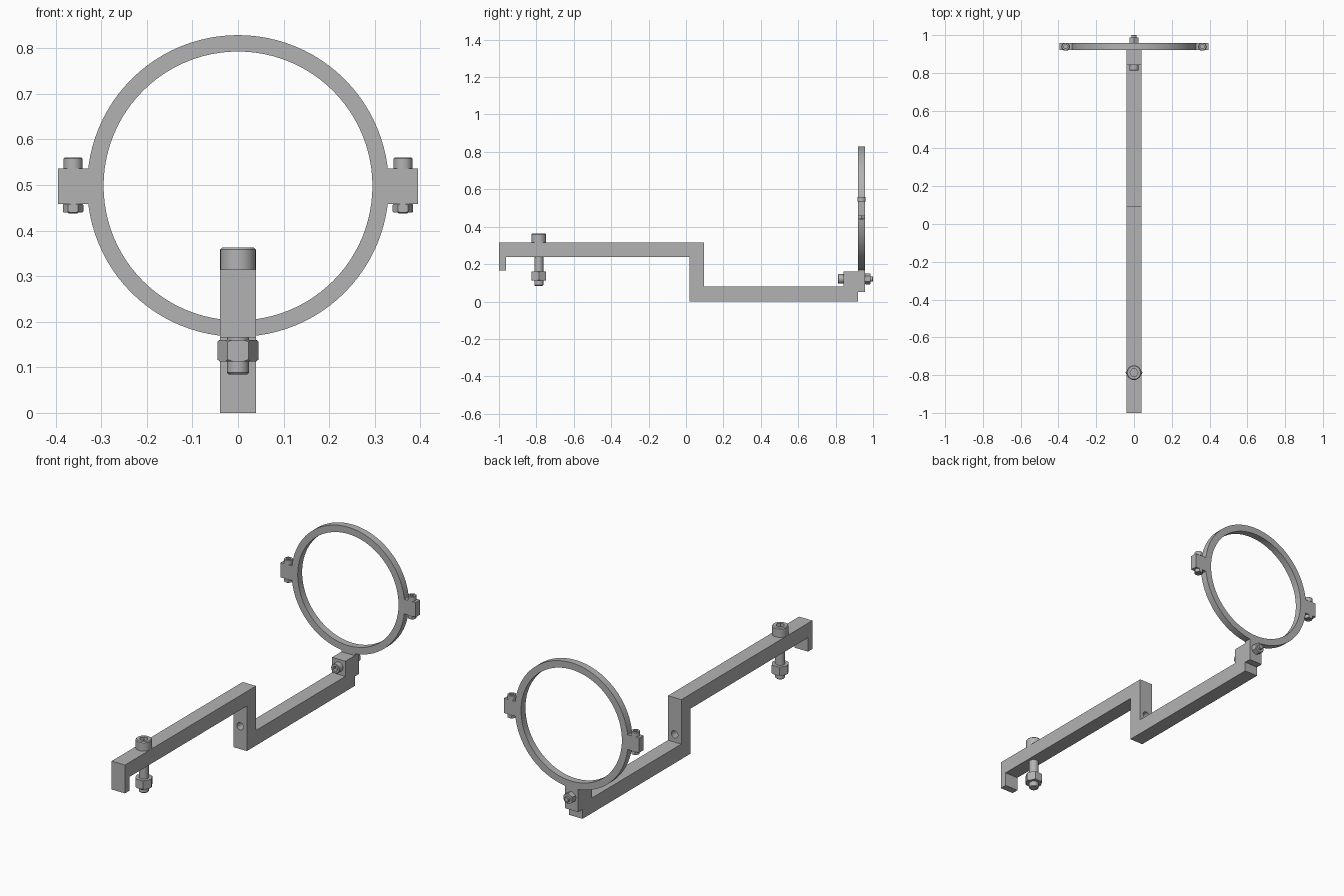
import bpy, bmesh, math
from mathutils import Matrix, Vector

if "Cube" in bpy.data.objects:
    bpy.data.objects.remove(bpy.data.objects["Cube"])

steel = bpy.data.materials.new("grey_steel")
steel.diffuse_color = (0.45, 0.45, 0.45, 1)
steel.use_nodes = True
steel.node_tree.nodes["Principled BSDF"].inputs["Base Color"].default_value = steel.diffuse_color


def finish(name, bm, matrix=Matrix()):
    bmesh.ops.transform(bm, matrix=matrix, verts=bm.verts)
    bmesh.ops.recalc_face_normals(bm, faces=bm.faces)
    mesh = bpy.data.meshes.new(name)
    bm.to_mesh(mesh)
    bm.free()
    mesh.materials.append(steel)
    ob = bpy.data.objects.new(name, mesh)
    bpy.context.collection.objects.link(ob)
    return ob


def activate(ob):
    bpy.ops.object.select_all(action='DESELECT')
    ob.select_set(True)
    bpy.context.view_layer.objects.active = ob


def combine(ob, tool, operation):
    """Apply a boolean and remove the tool."""
    mod = ob.modifiers.new("bool", 'BOOLEAN')
    mod.operation, mod.object, mod.solver = operation, tool, 'EXACT'
    activate(ob)
    bpy.ops.object.modifier_apply(modifier=mod.name)
    bpy.data.objects.remove(tool)


def smooth(ob):
    activate(ob)
    bpy.ops.object.shade_smooth_by_angle(angle=math.radians(25))


def lathe(name, profile, sides, matrix=Matrix()):
    """Closed solid of revolution about z from (radius, z) points."""
    bm = bmesh.new()
    rings = [[bm.verts.new((r * math.cos(a), r * math.sin(a), z))
              for a in (math.tau * i / sides for i in range(sides))]
             for r, z in profile]
    for lo, hi in zip(rings, rings[1:]):
        for i in range(sides):
            j = (i + 1) % sides
            bm.faces.new((lo[i], lo[j], hi[j], hi[i]))
    bm.faces.new(rings[0])
    bm.faces.new(rings[-1])
    return finish(name, bm, matrix)


def prism(name, r, z0, z1, sides, matrix=Matrix()):
    return lathe(name, [(r, z0), (r, z1)], sides, matrix)


def box(name, lo, hi):
    bm = bmesh.new()
    lo, hi = Vector(lo), Vector(hi)
    bmesh.ops.create_cube(bm, size=1)
    return finish(name, bm, Matrix.Translation((lo + hi) / 2) @ Matrix.Diagonal((*(hi - lo), 1)))


def fastener(name, m, head_r, head_h, shaft_r, length, nut_r, nut_top, nut_bottom):
    """Socket-head bolt with its seat at local z = 0, plus a hex nut."""
    c = shaft_r * 0.18
    bolt = lathe(name + "_bolt", [
        (shaft_r - c, -length), (shaft_r, -length + c), (shaft_r, 0),
        (head_r, 0), (head_r, head_h - c), (head_r - c, head_h)], 32, m)
    combine(bolt, prism("socket", head_r * 0.55, head_h * 0.4, head_h * 2, 6, m), 'DIFFERENCE')
    smooth(bolt)
    nut = prism(name + "_nut", nut_r, nut_bottom, nut_top, 6, m)
    k = nut_r * 0.1
    combine(nut, lathe("chamfer", [
        (nut_r * 0.9, nut_bottom), (nut_r * 1.01, nut_bottom + k),
        (nut_r * 1.01, nut_top - k), (nut_r * 0.9, nut_top)], 48, m), 'INTERSECT')
    smooth(nut)


W = 0.039                        # half width of the bar
Y0, Y1 = 0.92, 0.957             # ring thickness
ZC = 0.498                       # ring centre height
along_y = Matrix.Rotation(math.pi / 2, 4, 'X')     # local +z points to -y

# Stepped bar with end hook and mounting block
profile = [(-1, .165), (-.963, .165), (-.963, .238), (.018, .238), (.018, 0), (Y0, 0),
           (Y0, .16), (.842, .16), (.842, .08), (.095, .08), (.095, .315), (-1, .315)]
bm = bmesh.new()
face = bm.faces.new([bm.verts.new((-W, y, z)) for y, z in profile])
ext = bmesh.ops.extrude_face_region(bm, geom=[face])
bmesh.ops.translate(bm, vec=(2 * W, 0, 0),
                    verts=[v for v in ext["geom"] if isinstance(v, bmesh.types.BMVert)])
bar = finish("stepped_bar", bm)
# Access hole through the upright
combine(bar, prism("access_hole", 0.019, -0.15, 0.05, 32,
                   Matrix.Translation((0, 0, 0.121)) @ along_y), 'DIFFERENCE')
smooth(bar)

# Clamp ring with side ears and lower tab
at_ring = Matrix.Translation((0, 0, ZC)) @ along_y
ring = prism("clamp_ring", 0.331, -Y1, -Y0, 96, at_ring)
for s in (-1, 1):
    x0, x1 = sorted((s * 0.31, s * 0.395))
    combine(ring, box("ear", (x0, Y0, 0.458), (x1, Y1, 0.536)), 'UNION')
combine(ring, box("tab", (-W, Y0, 0.05), (W, Y1, 0.19)), 'UNION')
combine(ring, prism("bore", 0.295, -1.1, -0.8, 96, at_ring), 'DIFFERENCE')
smooth(ring)

# Bolts through the ears
for side, s in (("left", -1), ("right", 1)):
    fastener(side + "_ear", Matrix.Translation((s * 0.362, (Y0 + Y1) / 2, 0.536)),
             0.021, 0.024, 0.012, 0.098, 0.0225, -0.078, -0.096)

# Long bolt near the hook
fastener("front_clamp", Matrix.Translation((0, -0.787, 0.315)),
         0.039, 0.048, 0.024, 0.231, 0.045, -0.155, -0.202)

# Bolt holding the ring tab to the block
fastener("ring_mount", Matrix.Translation((0, 0.842, 0.121)) @ along_y
         @ Matrix.Rotation(math.pi / 6, 4, 'Z'),
         0.025, 0.03, 0.014, 0.158, 0.029, -0.115, -0.145)
